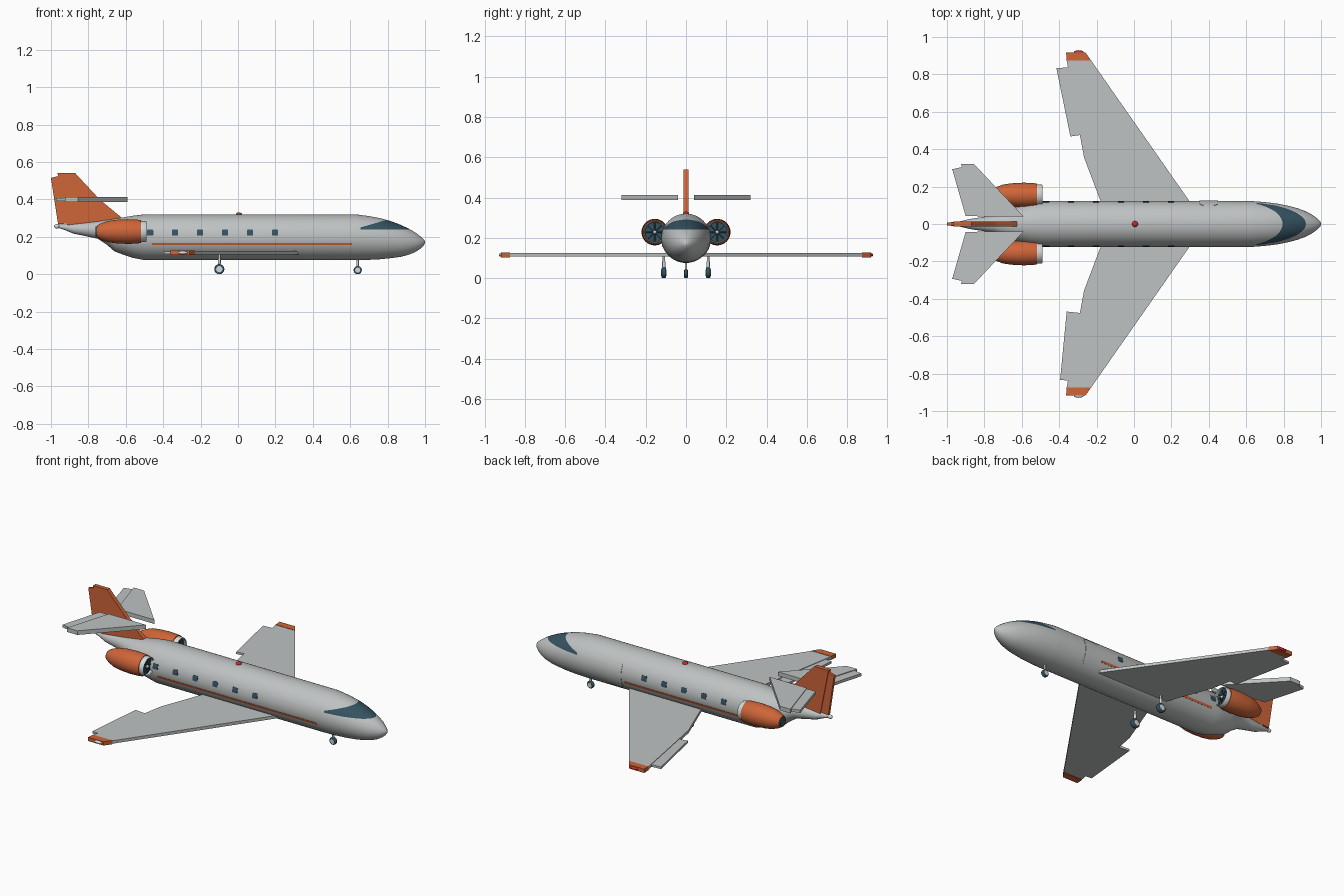
import bpy, bmesh, math
from mathutils import Vector

if "Cube" in bpy.data.objects:
    bpy.data.objects.remove(bpy.data.objects["Cube"])


def material(name, rgb):
    m = bpy.data.materials.new(name)
    m.use_nodes = True
    m.diffuse_color = (*rgb, 1)
    m.node_tree.nodes["Principled BSDF"].inputs["Base Color"].default_value = (*rgb, 1)
    return m


GREY = material("body grey", (0.52, 0.54, 0.54))
ORANGE = material("trim orange", (0.62, 0.13, 0.04))
DARK = material("dark slate", (0.035, 0.085, 0.12))
PALE = material("pale metal", (0.66, 0.7, 0.7))
RED = material("signal red", (0.65, 0.02, 0.02))

AXIS_Z, RADIUS = 0.1975, 0.1225     # cabin tube


def finish(name, bm, *mats, smooth=True):
    bmesh.ops.recalc_face_normals(bm, faces=bm.faces)
    me = bpy.data.meshes.new(name)
    bm.to_mesh(me)
    bm.free()
    ob = bpy.data.objects.new(name, me)
    bpy.context.collection.objects.link(ob)
    for m in mats:
        me.materials.append(m)
    if smooth:
        bpy.ops.object.select_all(action='DESELECT')
        ob.select_set(True)
        bpy.context.view_layer.objects.active = ob
        bpy.ops.object.shade_smooth_by_angle(angle=math.radians(35))
    return ob


def loft(sections, y=0, sides=48):
    """Capped tube along x through circles given as (x, centre z, radius)."""
    bm = bmesh.new()
    rings = []
    for x, z, r in sections:
        angles = [2 * math.pi * i / sides for i in range(sides)]
        rings.append([bm.verts.new((x, y + r * math.cos(a), z + r * math.sin(a))) for a in angles])
    for a, b in zip(rings, rings[1:]):
        for i in range(sides):
            j = (i + 1) % sides
            bm.faces.new((a[i], a[j], b[j], b[i]))
    bm.faces.new(rings[0])
    bm.faces.new(rings[-1])
    return bm


def prism(name, points, lo, hi, mat, upright=False):
    """Flat slab from an outline in x-y, or in x-z when upright."""
    bm = bmesh.new()
    place = (lambda p, h: (p[0], h, p[1])) if upright else (lambda p, h: (p[0], p[1], h))
    low = [bm.verts.new(place(p, lo)) for p in points]
    high = [bm.verts.new(place(p, hi)) for p in points]
    bm.faces.new(low)
    bm.faces.new(high)
    for i in range(len(points)):
        j = (i + 1) % len(points)
        bm.faces.new((low[i], low[j], high[j], high[i]))
    return finish(name, bm, mat, smooth=False)


def skin_plate(name, x, half, a0, a1, side, mat, corner=0.0, rows=10):
    """Thin plate hugging the cabin between two angles, with rounded corners."""
    bm = bmesh.new()
    loops = []
    for i in range(rows + 1):
        t = i / rows
        a = math.radians(a0 + (a1 - a0) * t)
        edge = max(0, abs(2 * t - 1) - 0.7) / 0.3
        w = half - corner * (1 - math.sqrt(max(0, 1 - edge * edge)))
        loops.append([bm.verts.new((x + s * w, side * r * math.cos(a), AXIS_Z + r * math.sin(a)))
                      for s, r in ((-1, 0.12), (1, 0.12), (1, 0.1245), (-1, 0.1245))])
    for a, b in zip(loops, loops[1:]):
        for i in range(4):
            j = (i + 1) % 4
            bm.faces.new((a[i], a[j], b[j], b[i]))
    bm.faces.new(loops[0])
    bm.faces.new(loops[-1])
    return finish(name, bm, mat)


def ball(name, loc, size, mat):
    bm = bmesh.new()
    bmesh.ops.create_uvsphere(bm, u_segments=20, v_segments=12, radius=1)
    for v in bm.verts:
        v.co = Vector(loc) + Vector([c * s for c, s in zip(v.co, size)])
    return finish(name, bm, mat)


def rod(name, a, b, r, mat, sides=24):
    a, b = Vector(a), Vector(b)
    bm = bmesh.new()
    bmesh.ops.create_cone(bm, cap_ends=True, segments=sides, radius1=r, radius2=r, depth=(b - a).length)
    turn = (b - a).to_track_quat('Z', 'Y')
    for v in bm.verts:
        v.co = turn @ v.co + (a + b) / 2
    return finish(name, bm, mat)


# Fuselage as (x, top, bottom), with the windscreen cut into the nose
outline = [(-0.965, 0.264, 0.249), (-0.93, 0.266, 0.238), (-0.88, 0.27, 0.217), (-0.82, 0.276, 0.205),
           (-0.75, 0.284, 0.19), (-0.70, 0.291, 0.157), (-0.66, 0.297, 0.122), (-0.62, 0.303, 0.107),
           (-0.56, 0.313, 0.087), (-0.5, 0.32, 0.075), (0.63, 0.32, 0.075), (0.7, 0.311, 0.077),
           (0.76, 0.3, 0.08), (0.82, 0.283, 0.086), (0.87, 0.264, 0.093), (0.91, 0.245, 0.103),
           (0.945, 0.225, 0.117), (0.97, 0.207, 0.132), (0.988, 0.192, 0.148), (0.997, 0.181, 0.16),
           (1.0, 0.174, 0.168)]
body = loft([(x, (t + b) / 2, (t - b) / 2) for x, t, b in outline])
SILL, SLOPE = 0.24, 0.29
brow = lambda p: 0.25 + SLOPE * (p.x - 0.655)
cuts = [((0, 0, SILL), (0, 0, 1)), ((0.655, 0, 0.25), (-SLOPE, 0, 1)), ((0.655, 0, 0), (1, 0, 0))]
for point, normal in cuts:
    nose = [f for f in body.faces if f.calc_center_median().x > 0.631]
    geom = set(nose) | {e for f in nose for e in f.edges} | {v for f in nose for v in f.verts}
    bmesh.ops.bisect_plane(body, geom=list(geom), plane_co=point, plane_no=normal)
for f in body.faces:
    c = f.calc_center_median()
    if c.x > 0.655 and SILL < c.z < brow(c):
        f.material_index = 1
finish("fuselage", body, GREY, DARK)
ball("tail_cone_tip", (-0.968, 0, 0.256), (0.015, 0.012, 0.012), PALE)
ball("roof_beacon", (0.005, 0, 0.32), (0.016, 0.016, 0.011), RED)

# Cabin windows, stripes and door
for side, label in ((-1, "right"), (1, "left")):
    for i in range(6):
        skin_plate(f"{label}_window_{i + 1}", -0.47 + i * 0.1335, 0.017, 4, 19, side, DARK, 0.004)
skin_plate("right_stripe", 0.075, 0.535, -20, -14, -1, ORANGE)
skin_plate("left_stripe", -0.065, 0.395, -20, -14, 1, ORANGE)
skin_plate("cabin_door", 0.4, 0.05, -45, 37, 1, GREY, 0.025, 24)

# Wings, tips, engines and main gear, mirrored across the centre line
for s, label in ((-1, "right"), (1, "left")):
    def mirror(pts):
        return [(x, s * y) for x, y in pts]

    prism(f"{label}_wing", mirror([(0.34, 0.06), (-0.23, 0.875), (-0.36, 0.875), (-0.29, 0.48),
                                   (-0.267, 0.355), (-0.155, 0.06)]), 0.106, 0.124, GREY)
    prism(f"{label}_wing_tip", mirror([(-0.23, 0.875), (-0.26, 0.918), (-0.363, 0.918), (-0.36, 0.875)]),
          0.103, 0.126, ORANGE)
    ball(f"{label}_tip_light", (-0.295, s * 0.918, 0.115), (0.026, 0.011, 0.009), RED if s > 0 else PALE)
    drop = 0.02 if s < 0 else 0
    prism(f"{label}_aileron", mirror([(-0.345, 0.838), (-0.415 + drop, 0.833), (-0.34 - drop, 0.468),
                                      (-0.285, 0.476)]), 0.108, 0.121, GREY)

    # Tailplane and elevator
    prism(f"{label}_tailplane", mirror([(-0.59, 0.04), (-0.855, 0.32), (-0.925, 0.32), (-0.84, 0.04)]),
          0.387, 0.412, GREY)
    prism(f"{label}_elevator", mirror([(-0.915, 0.305), (-0.972, 0.293), (-0.9, 0.042), (-0.84, 0.042)]),
          0.391, 0.408, GREY)

    # Engine
    y, z = s * 0.155, 0.228
    finish(f"{label}_nacelle", loft([(x, z, r) for x, r in (
        (-0.755, 0.032), (-0.735, 0.043), (-0.7, 0.056), (-0.65, 0.063), (-0.59, 0.066),
        (-0.54, 0.064), (-0.518, 0.061))], y, 32), ORANGE)
    finish(f"{label}_inlet_ring", loft([(x, z, r) for x, r in (
        (-0.525, 0.057), (-0.494, 0.056), (-0.489, 0.053), (-0.494, 0.049), (-0.512, 0.048))], y, 32), PALE)
    rod(f"{label}_fan_disc", (-0.514, y, z), (-0.506, y, z), 0.0485, DARK, 32)
    for i in range(8):
        a = math.pi * i / 4
        tip = Vector((-0.504, y + 0.045 * math.cos(a), z + 0.045 * math.sin(a)))
        rod(f"{label}_fan_blade_{i + 1}", (-0.504, y, z), tip, 0.003, DARK, 6)
    ball(f"{label}_fan_hub", (-0.504, y, z), (0.014, 0.009, 0.009), PALE)
    rod(f"{label}_exhaust", (-0.762, y, z), (-0.75, y, z), 0.027, DARK)


# Fin and rudder
prism("fin", [(-0.965, 0.54), (-0.87, 0.54), (-0.74, 0.4), (-0.625, 0.305), (-0.7, 0.26), (-0.91, 0.262)],
      -0.0125, 0.0125, ORANGE, True)
prism("rudder", [(-1.0, 0.515), (-0.96, 0.525), (-0.905, 0.272), (-0.962, 0.267)], -0.008, 0.008, ORANGE, True)


# Landing gear
def gear(name, x, y, r, width, top):
    rod(name + "_strut", (x, y, r), (x, y, top), 0.006, PALE, 12)
    tyre = rod(name + "_tyre", (x, y - width, r), (x, y + width, r), r, DARK)
    bevel = tyre.modifiers.new("round", 'BEVEL')
    bevel.width, bevel.segments = 0.005, 3
    rod(name + "_hub", (x, y - width - 0.002, r), (x, y + width + 0.002, r), r * 0.62, PALE)


gear("nose_gear", 0.64, 0, 0.022, 0.009, 0.1)
for s, label in ((-1, "right"), (1, "left")):
    gear(label + "_main_gear", -0.1, s * 0.11, 0.027, 0.011, 0.11)
    rod(label + "_gear_sleeve", (-0.1, s * 0.11, 0.056), (-0.1, s * 0.11, 0.082), 0.008, PALE, 12)
